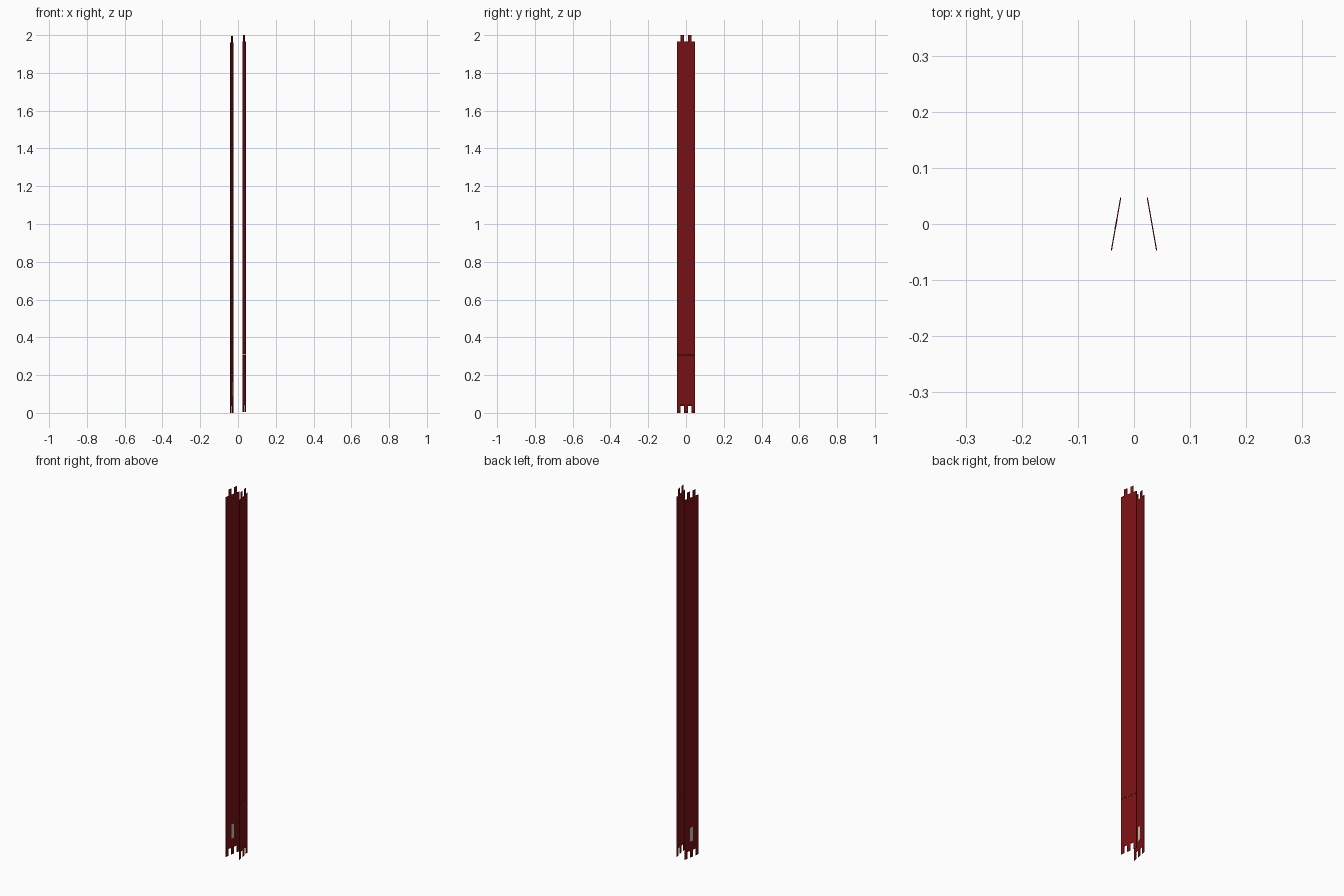
import bpy, bmesh, math

if "Cube" in bpy.data.objects:
    bpy.data.objects.remove(bpy.data.objects["Cube"])

THICK = 0.002      # panel thickness
SEG = 0.0193       # width of one finger, five per panel
TAB = 0.037        # finger height
BODY_TOP = 1.96
TILT = math.radians(10)

red = bpy.data.materials.new("dark_red")
red.diffuse_color = (0.2, 0.006, 0.007, 1)
red.use_nodes = True
red.node_tree.nodes["Principled BSDF"].inputs["Base Color"].default_value = red.diffuse_color


def plate(name, outline, side, lift=0.0, thick=THICK, mat=None):
    """Extrude a flat (width, height) outline and lean it in plan on one side."""
    bm = bmesh.new()
    face = bm.faces.new([bm.verts.new((-thick / 2, u, z)) for u, z in outline])
    ext = bmesh.ops.extrude_face_region(bm, geom=[face])
    new = [g for g in ext["geom"] if isinstance(g, bmesh.types.BMVert)]
    bmesh.ops.translate(bm, vec=(thick, 0, 0), verts=new)
    bmesh.ops.recalc_face_normals(bm, faces=bm.faces)
    mesh = bpy.data.meshes.new(name)
    bm.to_mesh(mesh)
    bm.free()
    obj = bpy.data.objects.new(name, mesh)
    bpy.context.collection.objects.link(obj)
    obj.location = (side * 0.032, 0, lift)
    obj.rotation_euler.z = side * TILT
    if mat:
        mesh.materials.append(mat)
    return obj


def fingers(high, low, first_high):
    """Stepped edge running front to back, alternating between two heights."""
    pts = []
    for i in range(5):
        z = high if (i % 2 == 0) == first_high else low
        pts += [((i - 2.5) * SEG, z), ((i - 1.5) * SEG, z)]
    return pts


half = 2.5 * SEG
bottom_edge = fingers(TAB, 0.0, False)            # three fingers down
top_edge = fingers(BODY_TOP + 0.035, BODY_TOP, False)[::-1]  # two tabs up

# Left side panel, one piece, with a small grey insert near the foot
plate("left_panel", bottom_edge + top_edge, -1, mat=red)
plate("grey_insert", [(-0.009, 0.087), (0.009, 0.087), (0.009, 0.163), (-0.009, 0.163)],
      -1, thick=THICK + 0.0006)

# Right side panel, split by a fine seam
seam, gap = 0.302, 0.002
plate("right_panel_lower", bottom_edge + [(half, seam - gap / 2), (-half, seam - gap / 2)],
      1, 0.005, mat=red)
plate("right_panel_upper", [(-half, seam + gap / 2), (half, seam + gap / 2)] + top_edge,
      1, 0.005, mat=red)
